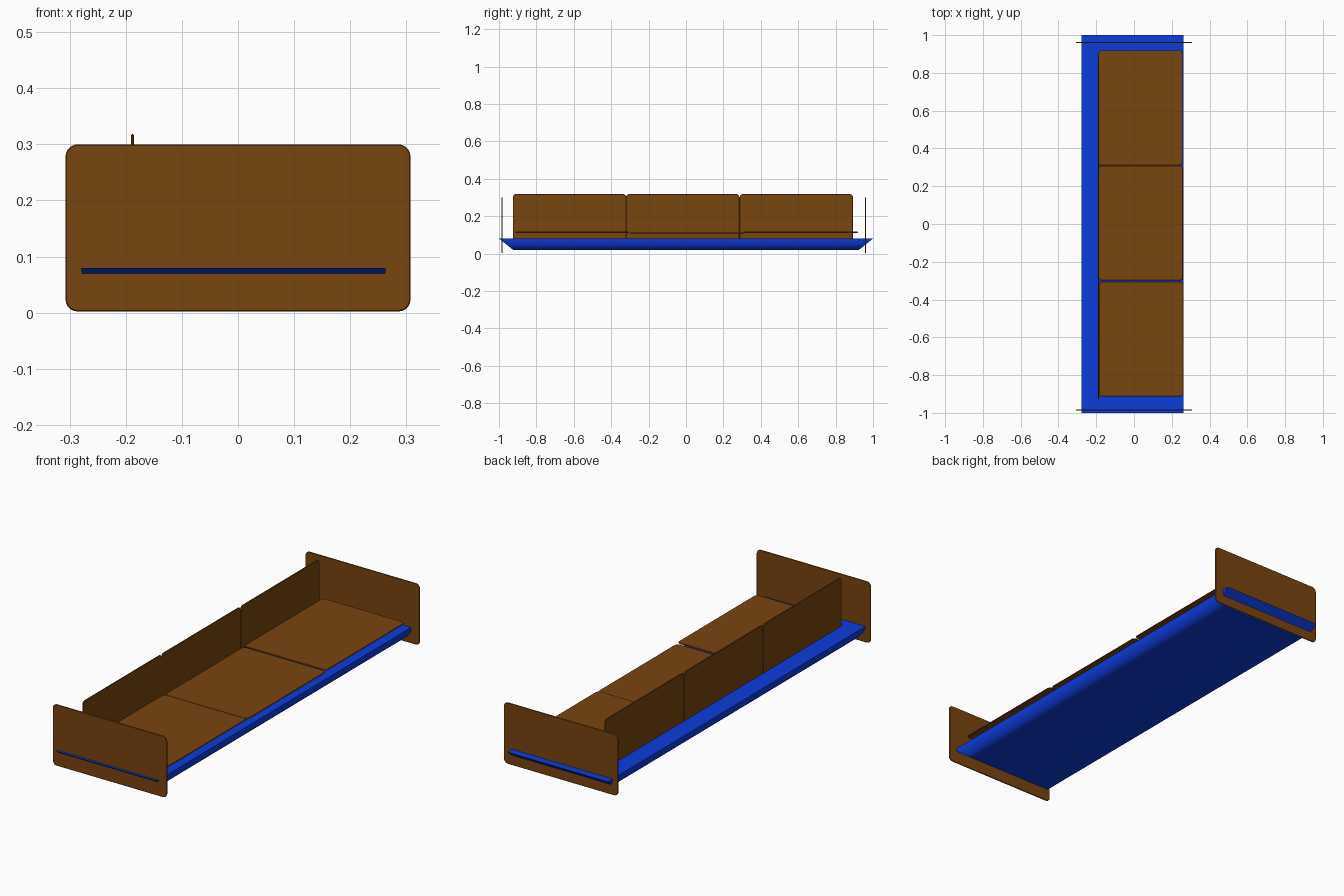
import bpy, bmesh, math
from mathutils import Matrix

if "Cube" in bpy.data.objects:
    bpy.data.objects.remove(bpy.data.objects["Cube"])


def material(name, rgb):
    m = bpy.data.materials.new(name)
    m.diffuse_color = (*rgb, 1)
    m.use_nodes = True
    m.node_tree.nodes["Principled BSDF"].inputs["Base Color"].default_value = m.diffuse_color
    return m


brown = material("brown", (0.19, 0.058, 0.005))
blue = material("blue", (0.004, 0.045, 0.72))


def finish(bm, name, mat):
    bmesh.ops.recalc_face_normals(bm, faces=bm.faces)
    me = bpy.data.meshes.new(name)
    bm.to_mesh(me)
    bm.free()
    me.materials.append(mat)
    ob = bpy.data.objects.new(name, me)
    bpy.context.collection.objects.link(ob)
    bpy.context.view_layer.objects.active = ob
    ob.select_set(True)
    bpy.ops.object.shade_smooth_by_angle(angle=math.radians(35))
    ob.select_set(False)
    return ob


def panel(name, centre, w, h, r, rot=Matrix.Identity(4), t=0.006):
    """Thin rounded rectangle with softened rim, w by h, in the local XY plane."""
    bm = bmesh.new()
    rings = []
    soft = 0.0018
    for z, inset in ((-t / 2, soft), (-t / 2 + soft, 0), (t / 2 - soft, 0), (t / 2, soft)):
        ring = []
        for q, (sx, sy) in enumerate(((1, 1), (-1, 1), (-1, -1), (1, -1))):
            for k in range(6):
                a = math.radians(90 * q + 18 * k)
                ring.append(bm.verts.new((sx * (w / 2 - r) + (r - inset) * math.cos(a),
                                          sy * (h / 2 - r) + (r - inset) * math.sin(a), z)))
        rings.append(ring)
    n = len(rings[0])
    for a, b in zip(rings, rings[1:]):
        for i in range(n):
            bm.faces.new((a[i], a[(i + 1) % n], b[(i + 1) % n], b[i]))
    bm.faces.new(rings[0])
    bm.faces.new(rings[-1])
    bm.transform(Matrix.Translation(centre) @ rot)
    return finish(bm, name, brown)


upright_x = Matrix.Rotation(math.radians(90), 4, 'X')            # faces y
upright_y = Matrix.Rotation(math.radians(90), 4, 'Y')            # faces x

# Base tray: rounded long sides, straight sloping ends
bm = bmesh.new()
rings = []
STEPS = 8
for k in range(STEPS + 1):
    a = math.pi / 2 * k / STEPS
    z = 0.08 - 0.06 * math.sin(a)
    hx = 0.271 - 0.05 * (1 - math.cos(a))
    hy = 1.0 - 0.075 * (0.08 - z) / 0.06
    rings.append([bm.verts.new((-0.008 + sx * hx, sy * hy, z))
                  for sx, sy in ((1, 1), (-1, 1), (-1, -1), (1, -1))])
for a, b in zip(rings, rings[1:]):
    for i in range(4):
        bm.faces.new((a[i], a[(i + 1) % 4], b[(i + 1) % 4], b[i]))
bm.faces.new(rings[0])
bm.faces.new(rings[-1])
finish(bm, "base_tray", blue)

# End panels
for name, y in (("front_end_panel", -0.984), ("rear_end_panel", 0.96)):
    panel(name, (0, y, 0.151), 0.615, 0.298, 0.022, upright_x)

# Three seat panels
for i, (x, y, z) in enumerate(((0.038, -0.609, 0.114), (0.036, 0.005, 0.110), (0.034, 0.615, 0.114))):
    panel(f"seat_panel_{i + 1}", (x, y, z), 0.447, 0.609, 0.018)

# Three back panels, lower edges sunk in the tray
for i, y in enumerate((-0.623, -0.018, 0.590)):
    panel(f"back_panel_{i + 1}", (-0.188, y, 0.184), 0.268, 0.606, 0.018, upright_y)
